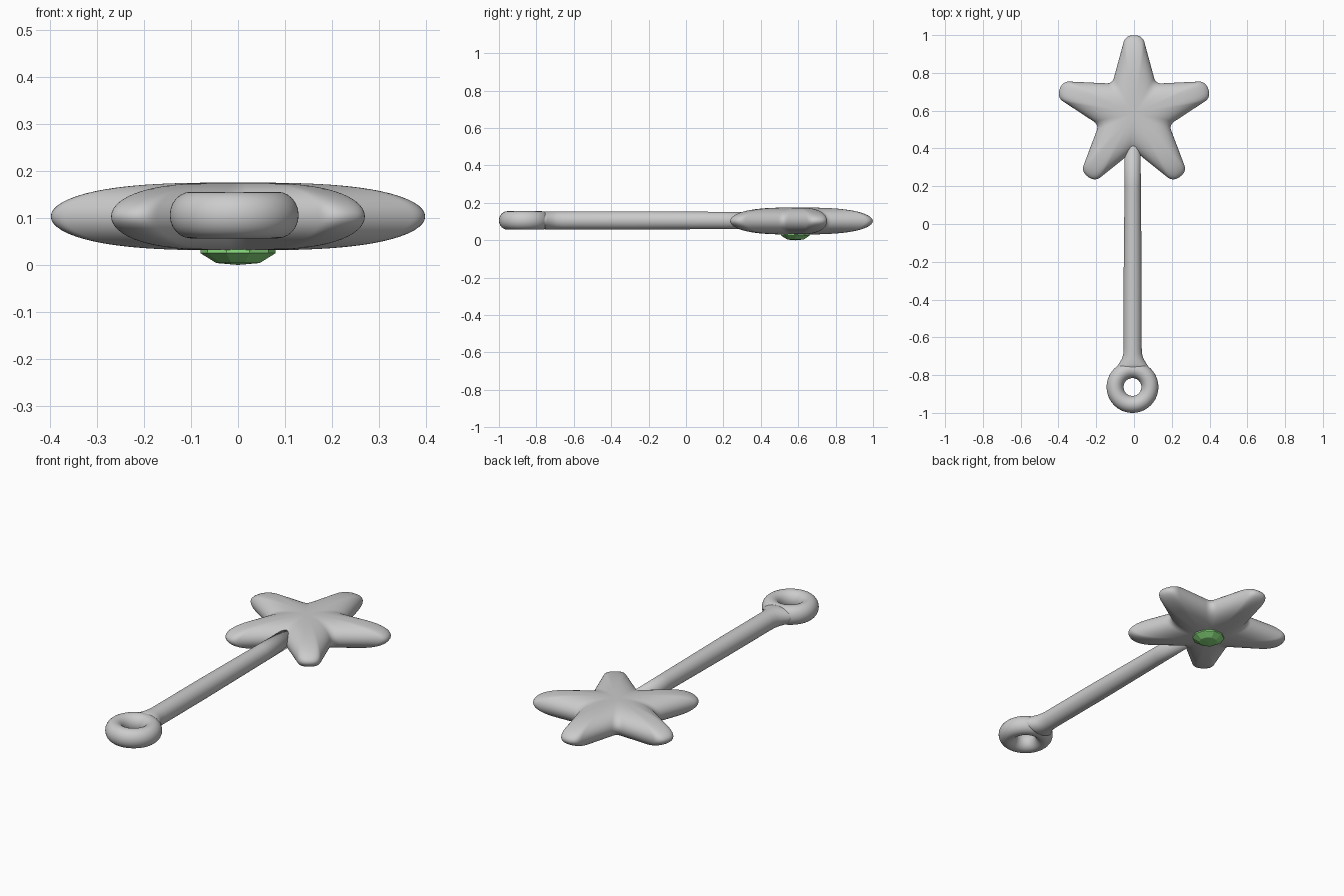
import bpy, bmesh
from math import sin, cos, pi, sqrt, radians
from mathutils import Vector, Matrix

if "Cube" in bpy.data.objects:
    bpy.data.objects.remove(bpy.data.objects["Cube"])


def loft(name, rings, smooth=True):
    """Skin a list of closed rings; a one-point ring becomes a pole."""
    bm = bmesh.new()
    vs = [[bm.verts.new(p) for p in r] for r in rings]
    for a, b in zip(vs, vs[1:]):
        n = max(len(a), len(b))
        for i in range(n):
            j = (i + 1) % n
            if len(a) == 1:
                bm.faces.new((a[0], b[i], b[j]))
            elif len(b) == 1:
                bm.faces.new((a[i], b[0], a[j]))
            else:
                bm.faces.new((a[i], b[i], b[j], a[j]))
    bmesh.ops.recalc_face_normals(bm, faces=bm.faces)
    for f in bm.faces:
        f.smooth = smooth
    me = bpy.data.meshes.new(name)
    bm.to_mesh(me)
    bm.free()
    ob = bpy.data.objects.new(name, me)
    bpy.context.collection.objects.link(ob)
    return ob


def chaikin(pts):
    out = []
    for a, b in zip(pts, pts[1:] + pts[:1]):
        out += [a.lerp(b, 0.25), a.lerp(b, 0.75)]
    return out


# Star: rounded five-point outline, puffed up on both sides
tip, notch = Vector((0.045, 0.414)), Vector((0.115, 0.158))
edge = [tip, tip.lerp(notch, 0.3), tip.lerp(notch, 0.75)]
arm = [Vector((-p.x, p.y)) for p in reversed(edge)] + edge + [notch]
outline = []
for k in range(5):
    rot = Matrix.Rotation(-k * 2 * pi / 5, 2)
    outline += [rot @ p for p in arm]
for _ in range(3):
    outline = chaikin(outline)

CY, CZ, H, N = 0.585, 0.103, 0.072, 18
rings = []
for i in range(2 * N + 1):
    a = pi * i / (2 * N)
    t = sin(a)
    if i in (0, 2 * N):
        rings.append([(0, CY, CZ + (H if i == 0 else -H))])
        continue
    z = H * sqrt(max(0, 1 - t ** 3)) * (1 if i < N else -1)
    rings.append([(p.x * t, CY + p.y * t, CZ + z) for p in outline])
loft("star", rings)

# Handle: round rod that flares where it meets the ring
X0, Z0 = -0.007, 0.106
sections = [(0.45, 0.042, 0.044), (0.2, 0.043, 0.046), (-0.3, 0.048, 0.049),
            (-0.66, 0.048, 0.049), (-0.69, 0.050, 0.049), (-0.715, 0.058, 0.049),
            (-0.74, 0.073, 0.049), (-0.76, 0.087, 0.046), (-0.775, 0.09, 0.036)]
S = 32
rings = [[(X0, 0.45, Z0)]]
for y, w, h in sections:
    rings.append([(X0 + w * cos(2 * pi * i / S), y, Z0 + h * sin(2 * pi * i / S))
                  for i in range(S)])
rings.append([(X0, -0.775, Z0)])
loft("handle", rings)

# Hanging ring at the end of the handle
bpy.ops.mesh.primitive_torus_add(major_radius=0.092, minor_radius=0.045,
                                 major_segments=64, minor_segments=24,
                                 location=(X0 - 0.001, -0.863, Z0))
ring = bpy.context.object
ring.name = "end_ring"
ring.scale.z = 1.1
bpy.ops.object.shade_smooth_by_angle(angle=radians(60))

# Faceted gem on the underside of the star
G = 10
rings = [[(0, CY, 0.05)]]
for r, z in [(0.08, 0.05), (0.08, 0.025), (0.046, 0.004)]:
    rings.append([(r * cos(2 * pi * i / G), CY + r * sin(2 * pi * i / G), z)
                  for i in range(G)])
rings.append([(0, CY, 0.0)])
gem = loft("gem", rings, smooth=False)
mat = bpy.data.materials.new("green")
mat.diffuse_color = (0.27, 0.75, 0.22, 1)
mat.use_nodes = True
mat.node_tree.nodes["Principled BSDF"].inputs["Base Color"].default_value = mat.diffuse_color
gem.data.materials.append(mat)
